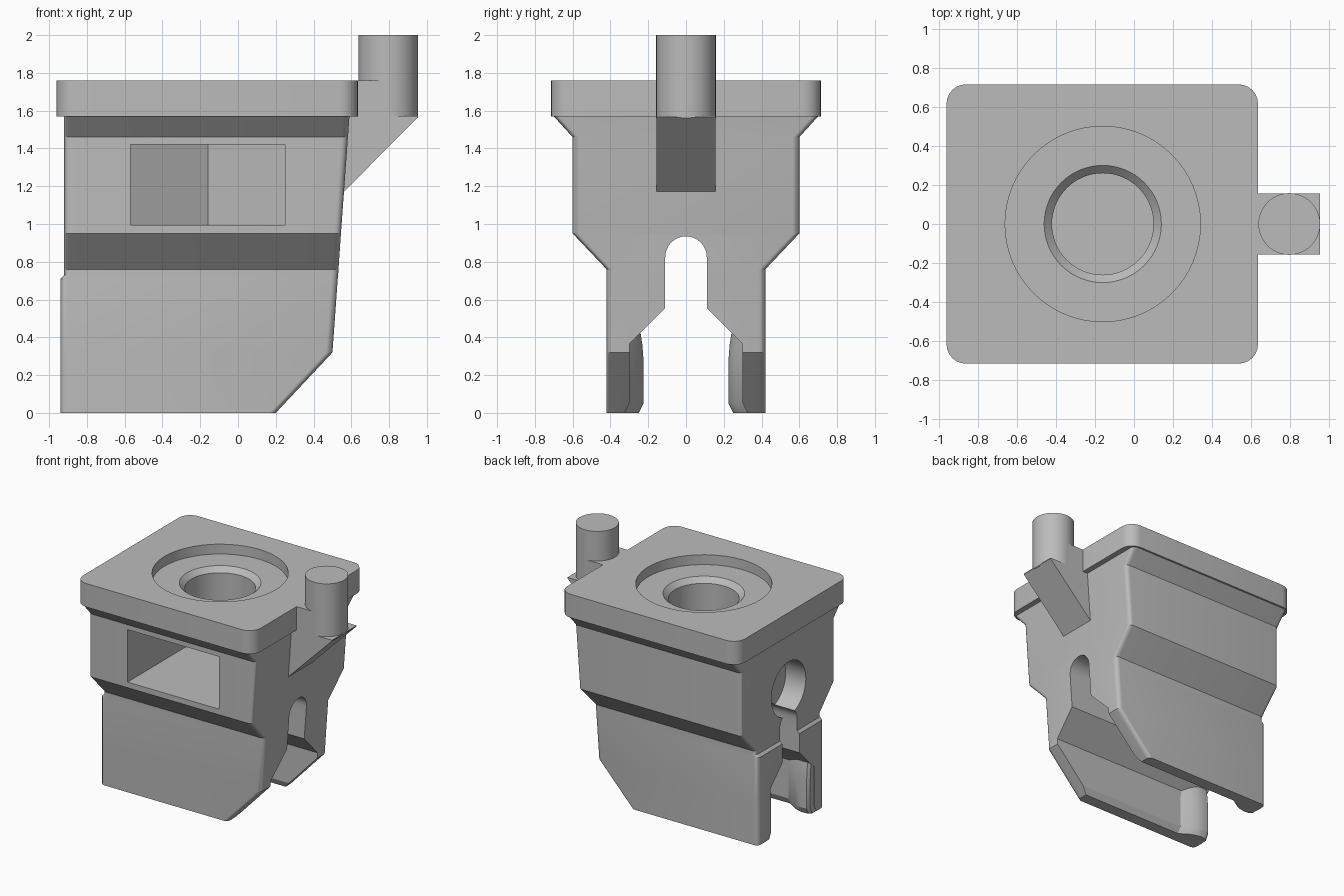
import bpy, bmesh, math
from math import sin, cos, pi, radians

cube = bpy.data.objects.get("Cube")
if cube:
    bpy.data.objects.remove(cube, do_unlink=True)

grey = bpy.data.materials.new("plain_grey")
grey.use_nodes = True
GREY = (0.5, 0.5, 0.5, 1)
grey.diffuse_color = GREY
grey.node_tree.nodes["Principled BSDF"].inputs["Base Color"].default_value = GREY


def loft(name, rings):
    """Skin equal-sized rings of points and cap both ends."""
    bm = bmesh.new()
    loops = [[bm.verts.new(p) for p in ring] for ring in rings]
    n = len(loops[0])
    for a, b in zip(loops, loops[1:]):
        for i in range(n):
            j = (i + 1) % n
            bm.faces.new((a[i], a[j], b[j], b[i]))
    bm.faces.new(loops[0])
    bm.faces.new(loops[-1])
    bmesh.ops.recalc_face_normals(bm, faces=bm.faces)
    mesh = bpy.data.meshes.new(name)
    bm.to_mesh(mesh)
    bm.free()
    mesh.materials.append(grey)
    obj = bpy.data.objects.new(name, mesh)
    bpy.context.collection.objects.link(obj)
    return obj


def activate(obj):
    bpy.ops.object.select_all(action='DESELECT')
    obj.select_set(True)
    bpy.context.view_layer.objects.active = obj


def cut(obj, cutter):
    mod = obj.modifiers.new("cut", 'BOOLEAN')
    mod.operation = 'DIFFERENCE'
    mod.solver = 'EXACT'
    mod.object = cutter
    activate(obj)
    bpy.ops.object.modifier_apply(modifier=mod.name)


def rounded_rect(x0, x1, hy, r, z, steps=6):
    pts = []
    corners = ((x1 - r, hy - r), (x0 + r, hy - r), (x0 + r, r - hy), (x1 - r, r - hy))
    for q, (cx, cy) in enumerate(corners):
        for k in range(steps + 1):
            a = pi / 2 * (q + k / steps)
            pts.append((cx + r * cos(a), cy + r * sin(a), z))
    return pts


def circle(cx, r, z, n=64):
    return [(cx + r * cos(2 * pi * i / n), r * sin(2 * pi * i / n), z) for i in range(n)]


# Main body: height, half depth, left end, right end
LEVELS = [(0, .42, -.94, .2), (.32, .42, -.94, .5), (.71, .42, -.94, .528),
          (.73, .42, -.92, .53), (.76, .42, -.92, .532), (.95, .6, -.92, .545),
          (1.46, .6, -.92, .582), (1.57, .7, -.92, .59), (1.6, .7, -.92, .592)]
body = loft("body", [rounded_rect(x0, x1, hy, .035, z) for z, hy, x0, x1 in LEVELS])

# Top plate
plate = loft("top_plate", [rounded_rect(-.96, .635, .715, .1, z) for z in (1.57, 1.76)])

# Stepped bore with a chamfered rim
BORE_X = -.16
bore = loft("bore_cutter", [circle(BORE_X, r, z) for r, z in
            ((.26, 1.2), (.26, 1.64), (.3, 1.68), (.5, 1.68), (.5, 1.9))])

# Nut pocket open to the front with a pointed back
POCKET = [(-.57, -.8), (.25, -.8), (.25, .237), (BORE_X, .473), (-.57, .237)]
pocket = loft("pocket_cutter", [[(x, y, z) for x, y in POCKET] for z in (.995, 1.42)])

# Lengthwise slot with an arched top and a wide lower channel
half = [(.33, -.05), (.325, 0), (.3, .05), (.3, .365), (.11, .555)]
arch = [(.11 * cos(pi * i / 16), .825 + .11 * sin(pi * i / 16)) for i in range(17)]
section = half + arch + [(-y, z) for y, z in reversed(half)]
slot = loft("slot_cutter", [[(x, y, z) for y, z in section] for x in (-1.2, 1)])

# Round recess at the left end of the slot
port = loft("port_cutter", [[(x, y, z + 1.11) for _, y, z in
            [(0, .22 * cos(pi * i / 24), .22 * sin(pi * i / 24)) for i in range(48)]]
            for x in (-1.2, -.74)])

for cutter in (bore, pocket, slot, port):
    cut(body, cutter)
cut(plate, bore)
for cutter in (bore, pocket, slot, port):
    bpy.data.objects.remove(cutter, do_unlink=True)

# Curved retaining lips inside both legs
LIP = [(-.938, .25), (-.92, .23), (-.87, .225), (-.82, .235), (-.77, .258), (-.7, .305)]
parts = [body, plate]
for side, label in ((1, "back"), (-1, "front")):
    rings = []
    for z, shift in ((0, .025), (.05, 0), (.28, 0), (.36, .006), (.42, .015)):
        ring = [(x, side * (y + shift), z) for x, y in LIP]
        rings.append(ring + [(-.7, side * .35, z), (-.938, side * .35, z)])
    parts.append(loft(label + "_lip", rings))

# Sloping bracket that carries the pin
BRACKET = [(.5, 1.11), (.953, 1.565), (.953, 1.572), (.795, 1.572),
           (.795, 1.76), (.63, 1.76), (.63, 1.6), (.5, 1.6)]
parts.append(loft("pin_bracket", [[(x, y, z) for x, z in BRACKET] for y in (-.157, .157)]))

# Upright pin
parts.append(loft("pin", [circle(.795, .158, z, 48) for z in (1.56, 2)]))

for obj in parts:
    activate(obj)
    bpy.ops.object.shade_smooth_by_angle(angle=radians(25))
